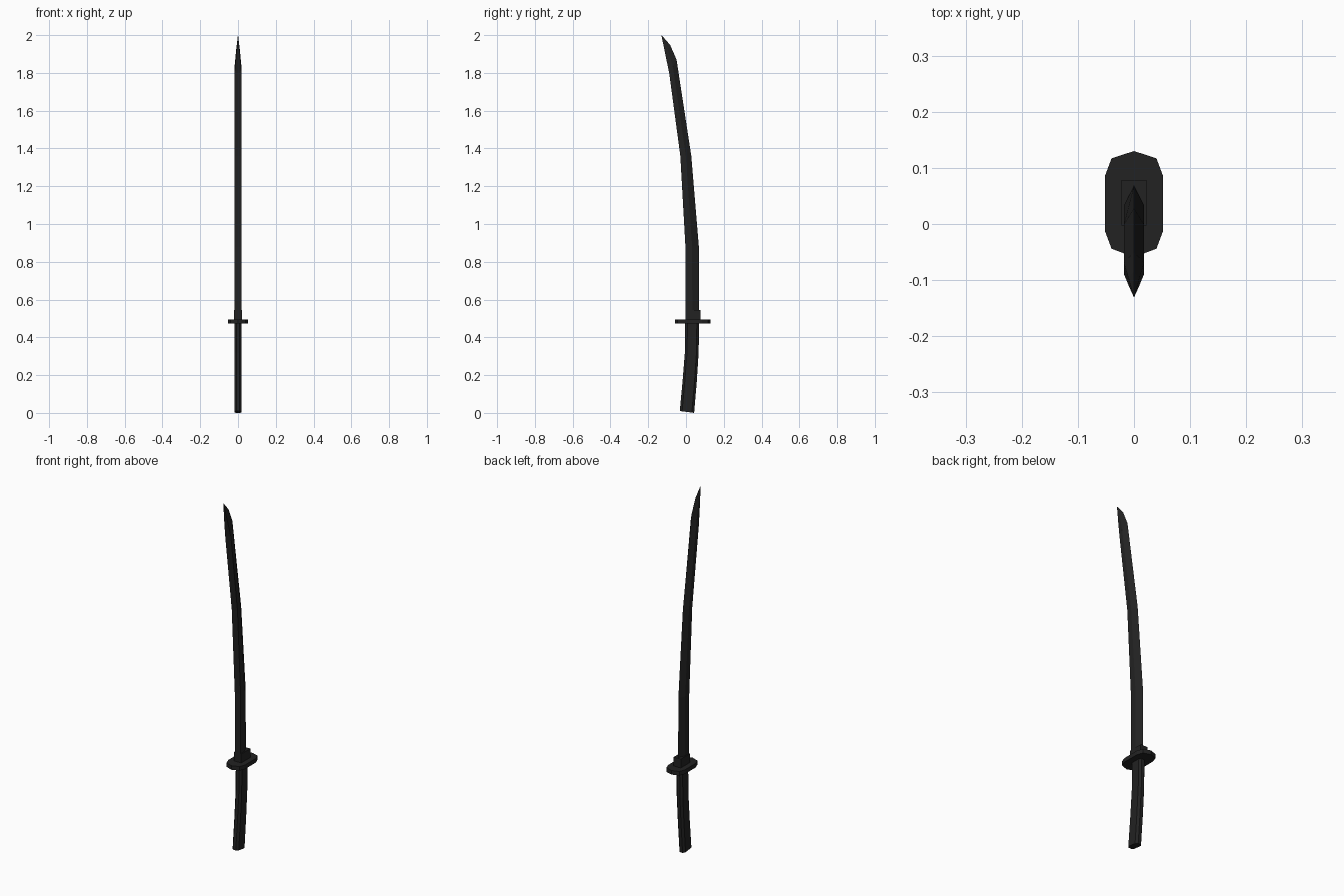
import bpy, bmesh

if "Cube" in bpy.data.objects:
    bpy.data.objects.remove(bpy.data.objects["Cube"])

black = bpy.data.materials.new("matte black")
black.diffuse_color = (0.016, 0.016, 0.016, 1)
black.use_nodes = True
black.node_tree.nodes["Principled BSDF"].inputs["Base Color"].default_value = black.diffuse_color


def loft(name, rings):
    """Skin a list of equal-length point rings, capping both ends."""
    bm = bmesh.new()
    vs = [[bm.verts.new(p) for p in r] for r in rings]
    n = len(vs[0])
    for a, b in zip(vs, vs[1:]):
        for i in range(n):
            j = (i + 1) % n
            bm.faces.new((a[i], a[j], b[j], b[i]))
    bm.faces.new(vs[0])
    bm.faces.new(vs[-1])
    bmesh.ops.remove_doubles(bm, verts=bm.verts, dist=1e-5)
    bmesh.ops.recalc_face_normals(bm, faces=bm.faces)
    me = bpy.data.meshes.new(name)
    bm.to_mesh(me)
    bm.free()
    me.materials.append(black)
    ob = bpy.data.objects.new(name, me)
    bpy.context.collection.objects.link(ob)
    return ob


def section(profile, back, edge):
    """Place (x, t) profile points along the line from back to edge (y, z)."""
    return [(x, back[0] + (edge[0] - back[0]) * t, back[1] + (edge[1] - back[1]) * t)
            for x, t in profile]


# blade: flat spine, sharp outer edge, tapering to the point
def blade_profile(w):
    return [(-w, 0), (w, 0), (w, 0.5), (0, 1), (-w, 0.5)]


stations = [
    (0.018, (-0.003, 0.49), (0.070, 0.49)),
    (0.018, (-0.003, 0.88), (0.068, 0.88)),
    (0.018, (-0.030, 1.36), (0.028, 1.36)),
    (0.018, (-0.089, 1.80), (-0.050, 1.87)),
    (0.0095, (-0.110, 1.90), (-0.084, 1.948)),
]
rings = [section(blade_profile(w), b, e) for w, b, e in stations]
rings.append(section(blade_profile(0.0004), (-0.130, 1.999), (-0.1295, 2.0)))
loft("blade", rings)

# handle: chamfered bar, bent towards the pommel
W, C = 0.019, 0.009
grip = [(-C, 0), (C, 0), (W, 0.16), (W, 0.84), (C, 1), (-C, 1), (-W, 0.84), (-W, 0.16)]
loft("handle", [section(grip, b, e) for b, e in [
    ((-0.033, 0.010), (0.043, 0.0)),
    ((-0.018, 0.17), (0.057, 0.165)),
    ((-0.006, 0.32), (0.067, 0.32)),
    ((-0.004, 0.48), (0.069, 0.48))]])

# guard: ten-sided plate
half = [(0, 0.130), (0.040, 0.117), (0.052, 0.085), (0.052, -0.012), (0.040, -0.044), (0, -0.059)]
outline = half + [(-x, y) for x, y in half[-2:0:-1]]
loft("guard", [[(x, y, z) for x, y in outline] for z in (0.472, 0.495)])

# collar at the base of the blade
box = [(-0.022, -0.003), (0.022, -0.003), (0.022, 0.078), (-0.022, 0.078)]
loft("collar", [[(x, y, z) for x, y in box] for z in (0.49, 0.545)])
